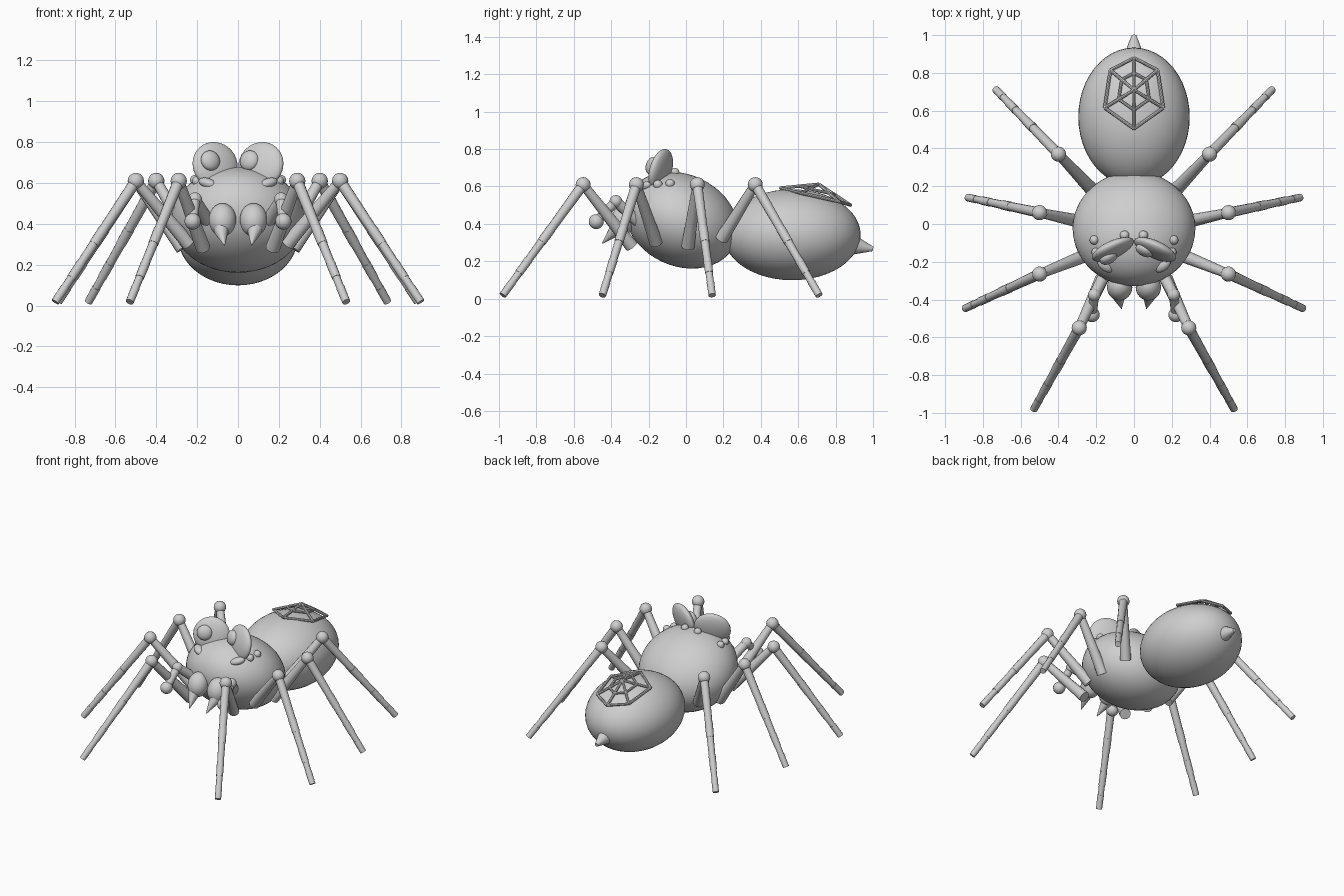
import bpy, math
from mathutils import Vector

if "Cube" in bpy.data.objects:
    bpy.data.objects.remove(bpy.data.objects["Cube"])

grey = bpy.data.materials.new("light grey")
grey.diffuse_color = (0.62, 0.62, 0.62, 1)
grey.use_nodes = True
grey.node_tree.nodes["Principled BSDF"].inputs["Base Color"].default_value = grey.diffuse_color


def finish(name):
    ob = bpy.context.object
    ob.name = name
    ob.data.materials.append(grey)
    bpy.ops.object.shade_smooth_by_angle(angle=math.radians(40))
    return ob


def ball(name, loc, radii, rot=(0, 0, 0), seg=32):
    bpy.ops.mesh.primitive_uv_sphere_add(segments=seg, ring_count=seg // 2, radius=1, location=loc,
                                         rotation=[math.radians(a) for a in rot])
    bpy.context.object.scale = radii
    bpy.ops.object.transform_apply(location=False, rotation=False, scale=True)
    return finish(name)


def rod(name, a, b, r1, r2, sides=12):
    a, b = Vector(a), Vector(b)
    d = b - a
    bpy.ops.mesh.primitive_cone_add(vertices=sides, radius1=r1, radius2=r2, depth=d.length,
                                    location=(a + b) / 2,
                                    rotation=d.to_track_quat('Z', 'Y').to_euler())
    return finish(name)


# Body
ball("abdomen", (0, 0.567, 0.342), (0.295, 0.367, 0.243), seg=48)
ball("thorax", (0, -0.025, 0.42), (0.325, 0.315, 0.245), (-25, 0, 0), seg=48)
rod("spinneret", (0, 0.89, 0.288), (0, 1.0, 0.266), 0.055, 0.012, 16)

# Legs: hip, knee, foot on the right side
legs = {
    "front": ((0.17, -0.29, 0.28), (0.29, -0.55, 0.61), (0.53, -0.98, 0.018)),
    "front_middle": ((0.24, -0.16, 0.30), (0.50, -0.265, 0.61), (0.895, -0.447, 0.018)),
    "rear_middle": ((0.27, 0.01, 0.28), (0.50, 0.06, 0.61), (0.88, 0.14, 0.018)),
    "rear": ((0.23, 0.19, 0.32), (0.40, 0.37, 0.61), (0.732, 0.712, 0.018)),
}
for side, s in (("right", 1), ("left", -1)):
    def m(x, y, z):
        return Vector((x * s, y, z))

    for pos, pts in legs.items():
        hip, knee, foot = [m(*p) for p in pts]
        tag = f"{side}_{pos}"
        rod(tag + "_upper_leg", hip, knee, 0.036, 0.025)
        ball(tag + "_knee", knee, (0.04,) * 3, seg=20)
        rod(tag + "_lower_leg", knee, foot, 0.028, 0.018)
        # Slightly raised bands along the lower leg
        for t in (0.4, 0.68, 0.88):
            r = 0.030 - 0.010 * t
            rod(tag + "_leg_band", knee.lerp(foot, t), knee.lerp(foot, t + 0.12),
                r, r - 0.0012)

    # Jaws and fangs
    ball(side + "_jaw", m(0.076, -0.335, 0.42), (0.067, 0.068, 0.083), (-20, 0, 0))
    rod(side + "_fang", m(0.082, -0.375, 0.37), m(0.066, -0.448, 0.295), 0.038, 0.002)

    # Short feelers beside the jaws
    rod(side + "_feeler_base", m(0.13, -0.22, 0.38), m(0.21, -0.375, 0.52), 0.034, 0.028)
    ball(side + "_feeler_joint", m(0.21, -0.375, 0.52), (0.034,) * 3, seg=20)
    rod(side + "_feeler_end", m(0.21, -0.375, 0.52), m(0.222, -0.48, 0.412), 0.026, 0.024)
    ball(side + "_feeler_tip", m(0.222, -0.48, 0.412), (0.04,) * 3, seg=20)

    # Large flat eyes with offset pupils, and the small eyes around them
    ball(side + "_large_eye", m(0.112, -0.135, 0.688), (0.12, 0.04, 0.115), (-14, 15 * s, -28 * s))
    ball(side + "_pupil", (0.055 if s > 0 else -0.135, -0.14 if s > 0 else -0.18, 0.71),
         (0.05, 0.03, 0.05), (-14, 0, -28 * s), 24)
    ball(side + "_lower_eye", m(0.15, -0.22, 0.6), (0.05, 0.03, 0.024), (0, -15 * s, 35 * s), 20)
    for x, y, z in ((0.05, -0.06, 0.675), (0.21, -0.085, 0.615), (0.20, -0.15, 0.61)):
        ball(side + "_small_eye", m(x, y, z), (0.025,) * 3, seg=16)

# Web emblem frame on the abdomen: spokes with two rings
hub = Vector((0, 0.71, 0.612))
rim = [Vector(p) for p in ((0, 0.88, 0.50), (0.125, 0.815, 0.52), (0.155, 0.615, 0.565),
                           (0, 0.505, 0.592), (-0.155, 0.615, 0.565), (-0.125, 0.815, 0.52))]
for i, p in enumerate(rim):
    q = rim[(i + 1) % 6]
    rod("web_spoke", hub, p, 0.009, 0.009, 8)
    rod("web_outer_ring", p, q, 0.009, 0.009, 8)
    rod("web_inner_ring", hub.lerp(p, 0.52), hub.lerp(q, 0.52), 0.008, 0.008, 8)
